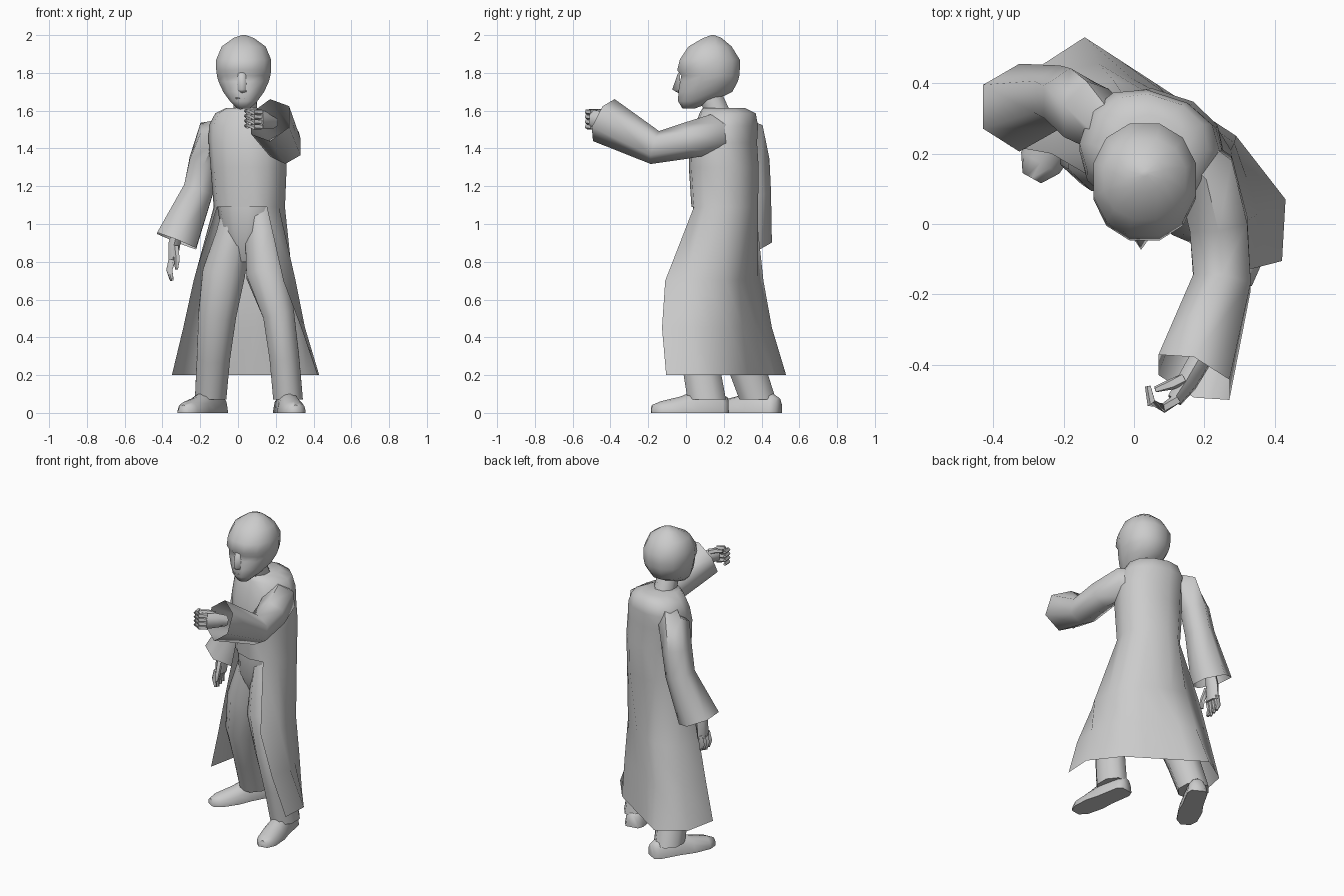
import bpy, bmesh, math
from mathutils import Vector as V


def loft(name, rings, caps=(True, True), angle=50, gap=(), gap_from=0):
    """Skin equal-length point rings; columns in gap stay open from row gap_from on."""
    bm = bmesh.new()
    rows = [[bm.verts.new(p) for p in r] for r in rings]
    n = len(rows[0])
    for r, (a, b) in enumerate(zip(rows, rows[1:])):
        for i in range(n):
            if not (i in gap and r >= gap_from):
                j = (i + 1) % n
                bm.faces.new((a[i], a[j], b[j], b[i]))
    if caps[0]:
        bm.faces.new(rows[0][::-1])
    if caps[1]:
        bm.faces.new(rows[-1])
    bmesh.ops.delete(bm, geom=[v for v in bm.verts if not v.link_faces], context='VERTS')
    bmesh.ops.recalc_face_normals(bm, faces=bm.faces)
    me = bpy.data.meshes.new(name)
    bm.to_mesh(me)
    bm.free()
    ob = bpy.data.objects.new(name, me)
    bpy.context.collection.objects.link(ob)
    bpy.ops.object.select_all(action='DESELECT')
    ob.select_set(True)
    bpy.context.view_layer.objects.active = ob
    bpy.ops.object.shade_smooth_by_angle(angle=math.radians(angle))
    return ob


def ring(c, rx, ry, d=(0, 0, 1), n=10, turn=0.0, power=1.0):
    """Super-ellipse around c, perpendicular to d."""
    d = V(d).normalized()
    u = (V((1, 0, 0)) - d * d.x).normalized()
    v = d.cross(u)
    u, v = (u * math.cos(turn) + v * math.sin(turn),
            v * math.cos(turn) - u * math.sin(turn))
    pts = []
    for i in range(n):
        a = 2 * math.pi * (i + 0.5) / n
        x, y = math.cos(a), math.sin(a)
        pts.append(V(c) + u * rx * math.copysign(abs(x) ** power, x)
                   + v * ry * math.copysign(abs(y) ** power, y))
    return pts


def tube(name, pts, radii, n=8, caps=(True, True), last_dir=None, angle=65):
    """Tube along a path; each radius is (rx, ry)."""
    pts = [V(p) for p in pts]
    rings = []
    for i, p in enumerate(pts):
        d = pts[min(i + 1, len(pts) - 1)] - pts[max(i - 1, 0)]
        if last_dir and i == len(pts) - 1:
            d = V(last_dir)
        rings.append(ring(p, *radii[i], d, n))
    return loft(name, rings, caps=caps, angle=angle)


# Head: z, half width, front y, back y
head = [(1.612, .035, -.02, .05), (1.65, .075, -.045, .15), (1.70, .112, -.045, .25),
        (1.755, .138, -.036, .28), (1.785, .146, -.030, .287), (1.815, .15, -.052, .29),
        (1.87, .15, -.038, .29), (1.94, .12, .01, .245), (1.985, .055, .09, .19), (2.0, .01, .135, .15)]
loft("head", [ring((.03, (f + b) / 2, z), w, (b - f) / 2, n=12, power=.93)
              for z, w, f, b in head], angle=70)
tube("neck", [(.04, .18, 1.56), (.035, .12, 1.70)], [(.07, .07), (.065, .065)])

# Nose and lips
loft("nose", [[(-.012, -.03, 1.695), (.052, -.03, 1.695), (.02, -.035, 1.69)],
              [(-.006, -.035, 1.71), (.046, -.035, 1.71), (.02, -.073, 1.712)],
              [(.0, -.03, 1.805), (.04, -.03, 1.805), (.02, -.042, 1.80)]], angle=100)
tube("lips", [(-.012, -.034, 1.665), (.02, -.046, 1.668), (.052, -.034, 1.665)],
     [(.004, .004), (.011, .011), (.004, .004)], n=6)

# Coat, turned with the stance. Upper body: z, cx, cy, rx, ry
body = [(1.615, .04, .20, .10, .11), (1.585, .045, .22, .165, .145), (1.52, .045, .215, .20, .16),
        (1.43, .05, .198, .205, .172), (1.3, .056, .20, .20, .18), (1.09, .06, .205, .187, .172)]
turn = math.radians(-18)
coat = [ring((cx, cy, z), rx, ry, n=12, turn=turn, power=.88)
        for z, cx, cy, rx, ry in body]
# Skirt, open at the front: outline from left edge round the back to right edge
skirt = [
    (.70, [(.24, -.11), (.305, 0), (.275, .21), (.11, .35), (-.06, .41), (-.21, .36), (-.235, .20)]),
    (.45, [(.335, -.127), (.355, .03), (.285, .23), (.09, .37), (-.10, .455), (-.26, .39), (-.29, .21)]),
    (.20, [(.42, -.105), (.43, .07), (.29, .25), (.06, .40), (-.14, .53), (-.31, .42), (-.35, .22)])]
for z, row in skirt:
    p = [V((x, y, z)) for x, y in row]
    p = p[:2] + [(p[1] + p[2]) / 2, p[2], (p[2] + p[3]) / 2, p[3], (p[3] + p[4]) / 2] + p[4:]
    coat.append(p[2:] + [p[-1], p[0]] + p[:2])
loft("coat", coat, caps=(True, False), gap=(7, 8, 9), gap_from=5, angle=60)

# Trousers
loft("trouser_hips", [ring((.06, .20, 1.12), .172, .158, n=12, turn=turn, power=.88),
                      ring((.055, .175, .96), .145, .14, n=12, turn=turn),
                      ring((.04, .18, .80), .05, .06, n=12, turn=turn)])
tube("left_trouser_leg", [(.115, .165, 1.10), (.13, .125, .94), (.152, .075, .74), (.215, .03, .52),
                          (.245, .07, .3), (.265, .11, .07)],
     [(.08, .11), (.10, .115), (.118, .115), (.09, .10), (.085, .105), (.085, .11)], last_dir=(0, 0, -1))
tube("right_trouser_leg", [(-.0, .20, 1.10), (-.025, .195, .94), (-.075, .20, .74), (-.11, .21, .52),
                           (-.13, .30, .3), (-.145, .38, .07)],
     [(.08, .11), (.10, .115), (.122, .115), (.108, .105), (.095, .105), (.09, .105)], last_dir=(0, 0, -1))


# Shoes: fraction along, half width, height
def shoe(name, heel, toe):
    heel, toe = V((*heel, 0)), V((*toe, 0))
    side = V((0, 0, 1)).cross(toe - heel).normalized()
    rings = []
    for t, w, h in ((0, .04, .07), (.08, .06, .09), (.42, .062, .11), (.62, .072, .075),
                    (.88, .062, .05), (1, .03, .03)):
        c = heel.lerp(toe, t)
        rings.append([c + side * w * math.cos(a) + V((0, 0, .012 + h * math.sin(a)))
                      for a in [math.pi * k / 6 for k in range(7)]]
                     + [c - side * w, c + side * w])
    loft(name, rings, angle=65)


shoe("left_shoe", (.24, .22), (.305, -.18))
shoe("right_shoe", (-.09, .49), (-.29, .13))

# Sleeves, open at the cuffs
tube("left_sleeve", [(.08, .24, 1.47), (.205, .14, 1.475), (.24, .0, 1.44), (.25, -.165, 1.405), (.17, -.435, 1.55)],
     [(.08, .09), (.10, .105), (.095, .095), (.095, .09), (.125, .125)],
     n=6, caps=(True, False), last_dir=(-.12, -.27, .14), angle=62)
tube("right_sleeve", [(-.04, .25, 1.50), (-.135, .315, 1.47), (-.18, .35, 1.33), (-.21, .36, 1.18), (-.325, .33, .91)],
     [(.07, .08), (.09, .105), (.09, .093), (.092, .09), (.128, .125)],
     n=6, caps=(True, False), last_dir=(-.12, -.02, -.3), angle=62)

# Right hand, hanging
tube("right_palm", [(-.31, .33, 1.0), (-.338, .322, .89), (-.345, .315, .79)],
     [(.032, .035), (.036, .046), (.026, .054)], n=6)
for k in range(4):
    y = .275 + .026 * k
    tube("right_finger", [(-.348, y, .81), (-.362, y - .004, .755), (-.35, y - .008, .70 + .008 * abs(k - 1))],
         [(.02, .016), (.018, .015), (.01, .01)], n=5)
tube("right_thumb", [(-.33, .285, .88), (-.322, .25, .81), (-.325, .245, .76)],
     [(.018, .018), (.016, .016), (.009, .009)], n=5)

# Left hand, half curled
tube("left_palm", [(.185, -.39, 1.535), (.15, -.45, 1.55), (.115, -.50, 1.555)],
     [(.035, .034), (.033, .046), (.024, .05)], n=6)
for k in range(4):
    z = 1.515 + .026 * k
    tube("left_finger", [(.125, -.495, z), (.085, -.522, z), (.05, -.508, z + .004), (.04, -.46, z + .006)],
         [(.016, .016), (.015, .015), (.014, .014), (.009, .009)], n=5)
tube("left_thumb", [(.14, -.44, 1.585), (.105, -.455, 1.595), (.06, -.47, 1.597)],
     [(.018, .018), (.016, .016), (.009, .009)], n=5)
